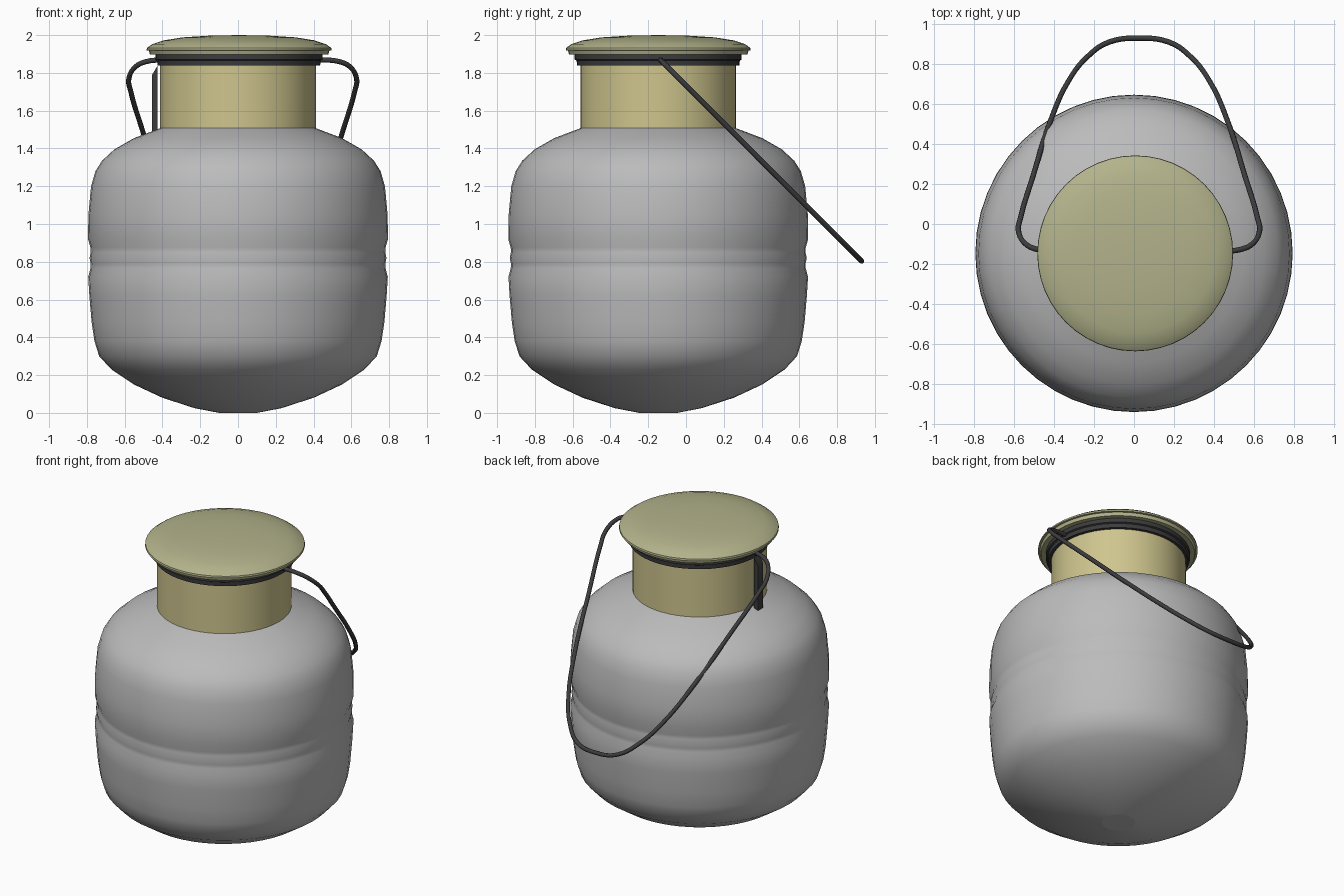
import bpy
import bmesh
from math import cos, sin, pi, radians

old = bpy.data.objects.get("Cube")
if old:
    bpy.data.objects.remove(old, do_unlink=True)

CENTRE_Y = -0.147
SEGMENTS = 48


def material(name, rgb):
    mat = bpy.data.materials.new(name)
    mat.use_nodes = True
    colour = (*rgb, 1)
    mat.diffuse_color = colour
    bsdf = mat.node_tree.nodes["Principled BSDF"]
    bsdf.inputs["Base Color"].default_value = colour
    bsdf.inputs["Roughness"].default_value = 0.6
    return mat


grey = material("grey metal", (0.50, 0.50, 0.50))
tan = material("tan neck", (0.62, 0.56, 0.27))
olive = material("olive lid", (0.45, 0.45, 0.26))
black = material("black rubber", (0.045, 0.045, 0.048))


def finish(bm, name, mat, x=0.0, y=CENTRE_Y, angle=35):
    mesh = bpy.data.meshes.new(name)
    bm.to_mesh(mesh)
    bm.free()
    mesh.materials.append(mat)
    obj = bpy.data.objects.new(name, mesh)
    obj.location = (x, y, 0)
    bpy.context.collection.objects.link(obj)
    smooth(obj, angle)
    return obj


def smooth(obj, angle):
    bpy.ops.object.select_all(action="DESELECT")
    obj.select_set(True)
    bpy.context.view_layer.objects.active = obj
    bpy.ops.object.shade_smooth_by_angle(angle=radians(angle))


def lathe(name, profile, mat, x=0.0, angle=35):
    """Turn a profile of (radius, height) points, listed upwards, round the z axis."""
    bm = bmesh.new()
    rings = []
    for r, z in profile:
        if r == 0:
            rings.append([bm.verts.new((0, 0, z))] * SEGMENTS)
        else:
            turns = [2 * pi * i / SEGMENTS for i in range(SEGMENTS)]
            rings.append([bm.verts.new((r * cos(t), r * sin(t), z)) for t in turns])
    for low, high in zip(rings, rings[1:]):
        for i in range(SEGMENTS):
            j = (i + 1) % SEGMENTS
            corners = list(dict.fromkeys((low[i], low[j], high[j], high[i])))
            bm.faces.new(corners)
    return finish(bm, name, mat, x, angle=angle)


# Rounded can body with a shallow groove round the middle
lathe("body", [
    (0.10, 0), (0.23, 0.025), (0.40, 0.08), (0.55, 0.15), (0.67, 0.23),
    (0.735, 0.30), (0.76, 0.38), (0.775, 0.48), (0.787, 0.62), (0.793, 0.72),
    (0.781, 0.765), (0.780, 0.79), (0.786, 0.82), (0.780, 0.85), (0.781, 0.875),
    (0.794, 0.92), (0.792, 1.05), (0.778, 1.20), (0.755, 1.28), (0.72, 1.335),
    (0.655, 1.395), (0.55, 1.455), (0.41, 1.508),
], grey, angle=50)

# Small flat disc closing the base, facing into the can
lathe("base_disc", [(0, 0), (0.10, 0)][::-1], grey)

# Neck, rubber seal and domed lid
lathe("neck", [(0.412, 1.49), (0.412, 1.90)], tan)
lathe("seal", [(0.41, 1.838), (0.43, 1.838), (0.432, 1.865), (0.442, 1.87),
               (0.442, 1.90)], black, x=0.005)
lathe("lid", [
    (0, 1.897), (0.472, 1.897), (0.478, 1.918), (0.49, 1.92), (0.488, 1.932),
    (0.46, 1.952), (0.40, 1.972), (0.30, 1.988), (0.16, 1.997), (0, 2.0),
], olive, x=0.006)

# Upright catch on one side of the neck, with a sloping top
bm = bmesh.new()
outline = [(-0.455, 1.46), (-0.425, 1.46), (-0.425, 1.84), (-0.455, 1.79)]
face = bm.faces.new([bm.verts.new((x, -0.028, z)) for x, z in outline])
grown = bmesh.ops.extrude_face_region(bm, geom=[face])["geom"]
bmesh.ops.translate(bm, vec=(0, 0.056, 0),
                    verts=[v for v in grown if isinstance(v, bmesh.types.BMVert)])
bmesh.ops.recalc_face_normals(bm, faces=bm.faces)
finish(bm, "catch", black)

# Wire carrying handle, hanging back at 45 degrees; (half width, y) points
half = [(0.40, -0.137), (0.51, -0.127), (0.567, -0.10), (0.603, -0.035), (0.593, 0.03),
        (0.53, 0.24), (0.445, 0.51), (0.35, 0.72), (0.26, 0.835), (0.15, 0.91)]
path = [(-w, y) for w, y in half] + [(0, 0.93)] + half[::-1]
curve = bpy.data.curves.new("handle", "CURVE")
curve.dimensions = "3D"
curve.bevel_depth = 0.0135
curve.bevel_resolution = 2
curve.resolution_u = 5
curve.use_fill_caps = True
spline = curve.splines.new("BEZIER")
spline.bezier_points.add(len(path) - 1)
for point, (x, y) in zip(spline.bezier_points, path):
    point.co = (x + 0.025, y, 1.733 - y)
    point.handle_left_type = point.handle_right_type = "AUTO"
curve.materials.append(black)
handle = bpy.data.objects.new("handle", curve)
bpy.context.collection.objects.link(handle)
bpy.ops.object.select_all(action="DESELECT")
handle.select_set(True)
bpy.context.view_layer.objects.active = handle
bpy.ops.object.convert(target="MESH")
smooth(bpy.context.object, 50)
